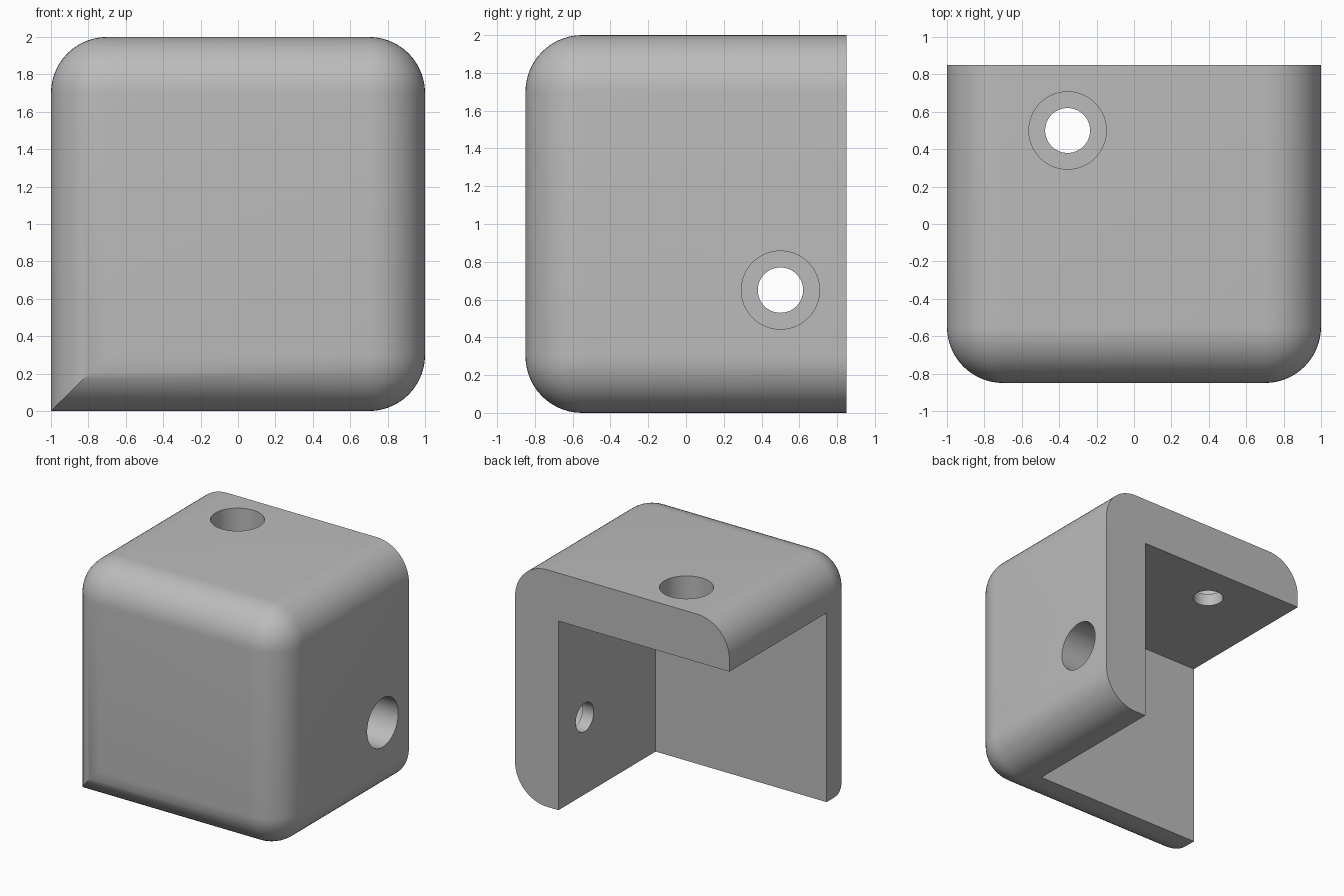
import bpy
import bmesh
from math import pi
from mathutils import Matrix, Vector

cube = bpy.data.objects.get("Cube")
if cube:
    bpy.data.objects.remove(cube, do_unlink=True)

HALF_Y = 0.85     # half depth of the bracket
WALL = 0.405      # wall thickness
RADIUS = 0.3      # outer edge rounding
LEDGE = 0.105     # material left under each counterbore

grey = bpy.data.materials.new("light_grey")
grey.use_nodes = True
colour = (0.5, 0.5, 0.5, 1)
grey.diffuse_color = colour
grey.node_tree.nodes["Principled BSDF"].inputs["Base Color"].default_value = colour


def add_object(name, bm):
    bmesh.ops.recalc_face_normals(bm, faces=bm.faces)
    mesh = bpy.data.meshes.new(name)
    bm.to_mesh(mesh)
    bm.free()
    mesh.materials.append(grey)
    obj = bpy.data.objects.new(name, mesh)
    bpy.context.collection.objects.link(obj)
    return obj


def box(low, high):
    low, high = Vector(low), Vector(high)
    bm = bmesh.new()
    matrix = Matrix.Translation((low + high) / 2) @ Matrix.Diagonal((*(high - low), 1))
    bmesh.ops.create_cube(bm, size=1, matrix=matrix)
    return bm


def cylinder(name, centre, radius, length, turn):
    bm = bmesh.new()
    bmesh.ops.create_cone(bm, cap_ends=True, segments=64, radius1=radius,
                          radius2=radius, depth=length,
                          matrix=Matrix.Translation(centre) @ turn)
    return add_object(name, bm)


def cut(target, cutter):
    cutter.hide_render = True
    mod = target.modifiers.new("cut", "BOOLEAN")
    mod.operation = "DIFFERENCE"
    mod.solver = "EXACT"
    mod.object = cutter
    bpy.context.view_layer.objects.active = target
    bpy.ops.object.modifier_apply(modifier=mod.name)
    bpy.data.objects.remove(cutter, do_unlink=True)


# Outer block: round all edges except the back rim and the lower right one
bm = box((-1, -HALF_Y, 0), (1, HALF_Y, 2))
rounded = []
for edge in bm.edges:
    mid = (edge.verts[0].co + edge.verts[1].co) / 2
    on_back = mid.y > HALF_Y - 0.01
    open_edge = mid.x < -0.9 and mid.z < 0.1 and abs(mid.y) < 0.1
    if not on_back and not open_edge:
        rounded.append(edge)
bmesh.ops.bevel(bm, geom=rounded, offset=RADIUS, segments=14, profile=0.5,
                affect="EDGES", clamp_overlap=True)
bracket = add_object("corner_bracket", bm)

# Inner cavity leaves a front wall, a left wall and a top wall
cut(bracket, add_object("cavity_cutter", box(
    (-1.5, WALL - HALF_Y, -0.5), (1 - WALL, 1.5, 2 - WALL))))

# Counterbored screw holes through the top wall and the left wall
holes = [
    (Vector((-0.355, 0.5, 2)), Vector((0, 0, 1)), Matrix.Identity(4)),
    (Vector((1, 0.5, 0.65)), Vector((1, 0, 0)), Matrix.Rotation(pi / 2, 4, "Y")),
]
for surface, axis, turn in holes:
    floor = surface - axis * (WALL - LEDGE)
    cut(bracket, cylinder("counterbore_cutter", floor + axis * 0.3, 0.207, 0.6, turn))
    cut(bracket, cylinder("screw_hole_cutter", floor, 0.12, 0.5, turn))

# Smooth roundings, crisp corners
bpy.ops.object.select_all(action="DESELECT")
bracket.select_set(True)
bpy.context.view_layer.objects.active = bracket
bpy.ops.object.shade_smooth_by_angle(angle=pi / 6)
